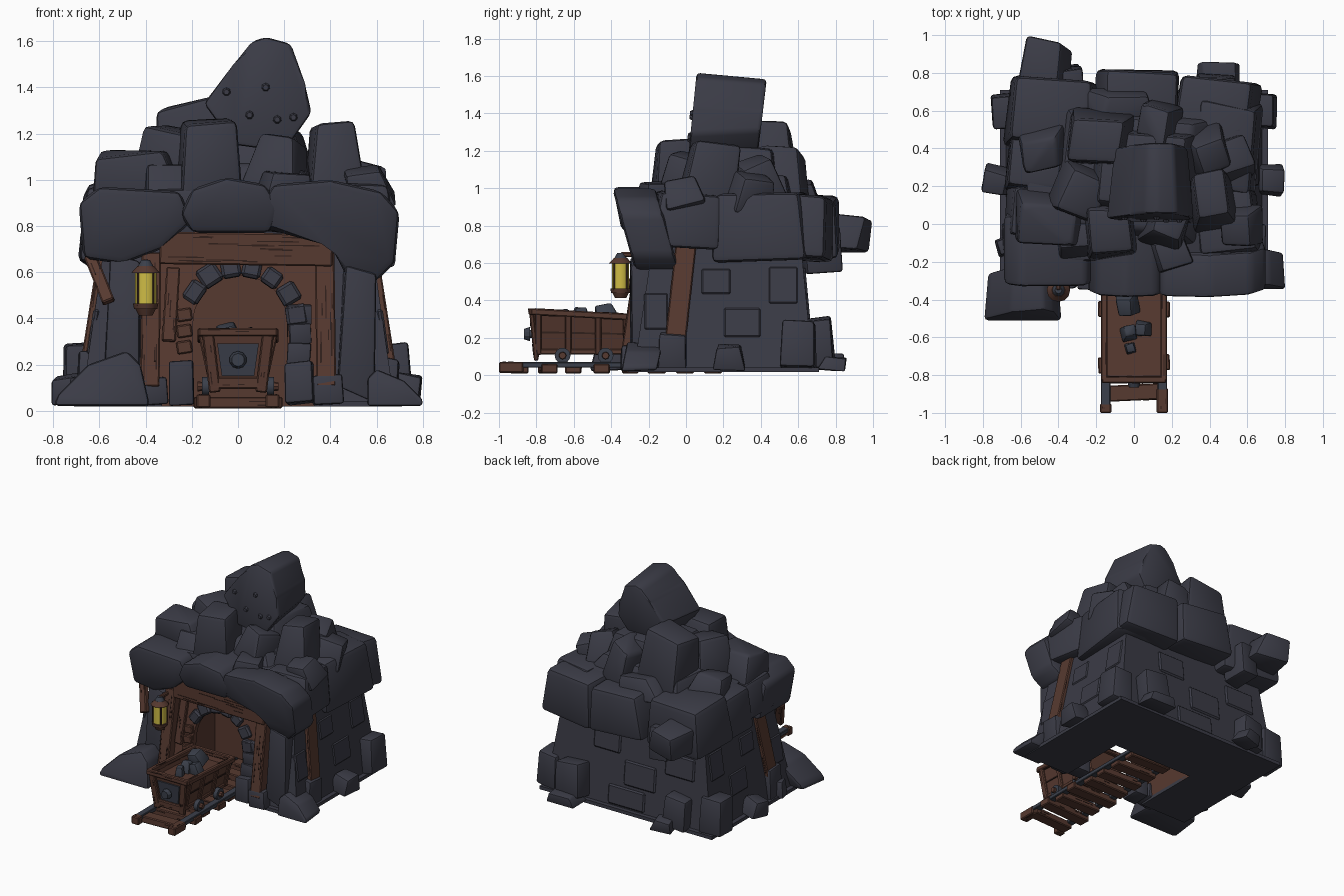
import bpy, bmesh, math, random
from mathutils import Vector, Matrix, Euler

rng = random.Random(5)
if "Cube" in bpy.data.objects:
    bpy.data.objects.remove(bpy.data.objects["Cube"])

def material(name, rgb):
    m = bpy.data.materials.new(name)
    m.use_nodes = True
    m.diffuse_color = (*rgb, 1)
    m.node_tree.nodes["Principled BSDF"].inputs["Base Color"].default_value = (*rgb, 1)
    return m

ROCK = material("slate_rock", (0.043, 0.044, 0.061))
WOOD = material("brown_wood", (0.094, 0.041, 0.029))
GRAIN = material("dark_wood_grain", (0.03, 0.014, 0.011))
IRON = material("blue_grey_iron", (0.043, 0.05, 0.069))
GLOW = material("yellow_glass", (0.62, 0.5, 0.06))
parts = []

def finish(bm, name, *mats):
    bmesh.ops.recalc_face_normals(bm, faces=bm.faces[:])
    me = bpy.data.meshes.new(name)
    bm.to_mesh(me)
    bm.free()
    for m in mats:
        me.materials.append(m)
    ob = bpy.data.objects.new(name, me)
    bpy.context.scene.collection.objects.link(ob)
    parts.append(ob)
    return ob

def bevel(bm, size, segments=2):
    if size:
        bmesh.ops.bevel(bm, geom=bm.edges[:], offset=size, offset_type='OFFSET',
                        segments=segments, profile=0.5, affect='EDGES', clamp_overlap=True)

def hull(bm, points):
    verts = [bm.verts.new(p) for p in points]
    bmesh.ops.convex_hull(bm, input=verts)
    bmesh.ops.delete(bm, geom=[v for v in bm.verts if not v.link_faces], context='VERTS')
    bmesh.ops.dissolve_limit(bm, angle_limit=0.2, verts=bm.verts[:], edges=bm.edges[:])

def rock(name, x0, x1, y0, y1, z0, z1, top=0.85, mat=ROCK, rough=0.3):
    """Tilted, chipped boulder filling the given bounds; top narrows its upper end."""
    spin = Euler([rng.uniform(-1, 1) * rough * k for k in (1.0, 1.2, 1.6)]).to_matrix()
    pts = []
    for sx in (-1, 1):
        for sy in (-1, 1):
            for sz in (-1, 1):
                k = top if sz > 0 else 1
                pts.append(spin @ Vector([s * f * (1 - rough * rng.random())
                                          for s, f in ((sx, k), (sy, k), (sz, 1))]))
    lo = [min(p[i] for p in pts) for i in range(3)]
    hi = [max(p[i] for p in pts) for i in range(3)]
    box = ((x0, x1), (y0, y1), (z0, z1))
    bm = bmesh.new()
    hull(bm, [[a + (b - a) * (p[i] - lo[i]) / (hi[i] - lo[i]) for i, (a, b) in enumerate(box)]
              for p in pts])
    bevel(bm, 0.09 * min(x1 - x0, y1 - y0, z1 - z0))
    return finish(bm, name, mat)

def prism(name, outline, y0, y1, mat, edge=0.0, lean=0.0, back=1.0):
    """Extrude an x-z outline along y; back scales the far end, lean slopes it."""
    bm = bmesh.new()
    cx = sum(p[0] for p in outline) / len(outline)
    cz = sum(p[1] for p in outline) / len(outline)
    front = [bm.verts.new((x, y0 + lean * z, z)) for x, z in outline]
    rear = [bm.verts.new((cx + (x - cx) * back, y1 + lean * z, cz + (z - cz) * back)) for x, z in outline]
    bm.faces.new(front)
    bm.faces.new(rear[::-1])
    for i in range(len(front)):
        j = (i + 1) % len(front)
        bm.faces.new((front[i], rear[i], rear[j], front[j]))
    bevel(bm, edge)
    return finish(bm, name, mat)

def beam(name, a, b, w, d, mat=WOOD, grain=0, edge=0.006):
    """Squared timber from a to b, w wide and d deep, with thin grain marks."""
    a, b = Vector(a), Vector(b)
    axis = (b - a).normalized()
    ref = Vector((0, 1, 0)) if abs(axis.y) < 0.9 else Vector((0, 0, 1))
    side = ref.cross(axis).normalized()
    m = Matrix((side, axis.cross(side), axis)).transposed().to_4x4()
    m.translation = (a + b) / 2
    length = (b - a).length
    bm = bmesh.new()
    bmesh.ops.create_cube(bm, size=1, matrix=m @ Matrix.Diagonal((w, d, length, 1)))
    bevel(bm, edge, 1)
    for _ in range(grain):
        run = length * rng.uniform(0.08, 0.25)
        at = m @ Matrix.Translation((rng.uniform(-0.4, 0.4) * w, 0, rng.uniform(-0.36, 0.36) * length))
        old = set(bm.faces)
        bmesh.ops.create_cube(bm, size=1, matrix=at @ Matrix.Diagonal((0.005, d + 0.004, run, 1)))
        for f in set(bm.faces) - old:
            f.material_index = 1
    return finish(bm, name, mat, GRAIN)

def lathe(name, at, r0, r1, depth, mat, axis='Z', sides=12):
    bm = bmesh.new()
    turn = {'Z': Matrix(), 'X': Matrix.Rotation(math.pi / 2, 4, 'Y'), 'Y': Matrix.Rotation(math.pi / 2, 4, 'X')}
    bmesh.ops.create_cone(bm, cap_ends=True, segments=sides, radius1=r0, radius2=r1, depth=depth,
                          matrix=Matrix.Translation(at) @ turn[axis])
    return finish(bm, name, mat)

LEAN = 0.15
def front_y(z):
    return -0.28 + LEAN * z

# Tapered stone body and ground plate, hollowed by a wooden chamber open below
bm = bmesh.new()
hull(bm, [(x, y, z) for z, w, y0, y1 in ((0.02, 0.68, -0.28, 0.68), (0.85, 0.56, -0.155, 0.6))
          for x in (-w, w) for y in (y0, y1)])
body = finish(bm, "stone_body", ROCK, WOOD)
bm = bmesh.new()
bmesh.ops.create_cube(bm, size=1, matrix=Matrix.Translation((0, 0.2, 0.03)) @ Matrix.Diagonal((1.42, 1.02, 0.025, 1)))
plate = finish(bm, "ground_plate", ROCK)
room = [(-0.33, -0.1), (0.33, -0.1), (0.33, 0.62), (-0.33, 0.62)]
cutter = prism("chamber_cutter", room, -0.6, 0.2, WOOD)
cutter.hide_render = True
for ob in (body, plate):
    mod = ob.modifiers.new("chamber", 'BOOLEAN')
    mod.operation, mod.object, mod.solver = 'DIFFERENCE', cutter, 'EXACT'
    bpy.context.view_layer.objects.active = ob
    bpy.ops.object.modifier_apply(modifier=mod.name)
parts.remove(cutter)
bpy.data.objects.remove(cutter)
for f in body.data.polygons:
    c = f.center
    inside = abs(c.x) < 0.34 and 0.05 < c.z < 0.63 and c.y < 0.25
    f.material_index = int(inside and c.y > front_y(c.z) + 0.03)

# Shallow raised stones on the side and back walls
for y, z, d, h in ((-0.16, 0.34, 0.13, 0.2), (0.16, 0.5, 0.16, 0.14), (0.3, 0.28, 0.2, 0.16), (0.52, 0.48, 0.16, 0.2)):
    for s in (-1, 1):
        beam("wall_stone", (s * (0.675 - 0.145 * (z - h / 2)), y, z - h / 2),
             (s * (0.675 - 0.145 * (z + h / 2)), y, z + h / 2), 0.03, d, ROCK, edge=0.01)
for x, z, w, h in ((-0.4, 0.45, 0.24, 0.16), (-0.08, 0.3, 0.26, 0.18), (0.2, 0.5, 0.22, 0.16), (0.02, 0.12, 0.3, 0.14)):
    beam("wall_stone", (x, 0.678 - 0.096 * (z - h / 2), z - h / 2), (x, 0.678 - 0.096 * (z + h / 2), z + h / 2),
         w, 0.03, ROCK, edge=0.01)

# Timber facade with arched doorway, posts and lintel
arch = [(0.01 + 0.205 * math.cos(math.pi * i / 12), 0.38 + 0.205 * math.sin(math.pi * i / 12)) for i in range(13)]
prism("timber_facade", [(-0.36, 0.04), (-0.36, 0.68), (0.36, 0.68), (0.36, 0.04), (0.215, 0.04)] + arch
      + [(-0.195, 0.04)], -0.3, -0.26, WOOD, lean=LEAN)
for x in (-0.375, 0.375):
    beam("door_post", (x * 1.02, -0.31, 0.1), (x, -0.22, 0.68), 0.085, 0.08, grain=9)
beam("lintel", (-0.34, -0.23, 0.705), (0.41, -0.23, 0.695), 0.14, 0.1, grain=16)
beam("lintel_brace", (-0.3, -0.27, 0.3), (-0.28, -0.225, 0.62), 0.06, 0.03, grain=4)
for z in (0.27, 0.34, 0.41):
    beam("jamb_brick", (-0.265, front_y(z) - 0.02, z), (-0.2, front_y(z) - 0.02, z + 0.01), 0.055, 0.04)
for deg in (8, 31, 55, 78, 100, 123, 146):
    t, w = math.radians(deg), rng.uniform(0.08, 0.095)
    c, s = math.cos(t), math.sin(t)
    ends = [(0.01 + r * c, front_y(0.38 + r * s) - 0.02, 0.38 + r * s) for r in (0.2, rng.uniform(0.26, 0.295))]
    beam("arch_stone", *ends, w, 0.05, ROCK, edge=0.012)
for z in (0.2, 0.285, 0.37):
    rock("jamb_stone", 0.21, 0.32, -0.3 + z * 0.1, -0.2, z, z + 0.095, 1, rough=0.1)
for x0, x1, z1 in ((0.2, 0.34, 0.22), (0.32, 0.46, 0.16), (-0.3, -0.19, 0.22), (-0.45, -0.3, 0.15)):
    rock("post_footing", x0, x1, -0.35, -0.2, 0.02, z1, 0.95, rough=0.08)
for x in (-0.5, 0.51):
    rock("front_buttress", x - 0.085, x + 0.09, -0.3, -0.1, 0.03, 0.68, 0.85, rough=0.1)

# Leaning side struts and a loose plank
for s in (-1, 1):
    beam("side_strut", (s * 0.66, -0.055, 0.2), (s * 0.575, 0.005, 0.74), 0.045, 0.11, grain=6)
beam("loose_plank", (-0.64, -0.2, 0.67), (-0.56, -0.3, 0.47), 0.055, 0.04, grain=3)

# Overhanging roof slabs
prism("front_roof_slab", [(0.1, 0.88), (0.15, 0.98), (0.4, 1.0), (0.62, 0.95), (0.70, 0.86), (0.68, 0.64),
      (0.6, 0.56), (0.48, 0.56), (0.42, 0.68), (0.38, 0.75), (0.1, 0.78)], -0.115, 0.12, ROCK, 0.03, lean=-0.28)
prism("front_roof_slab", [(-0.25, 0.85), (-0.2, 0.96), (-0.05, 1.01), (0.12, 0.98), (0.18, 0.88), (0.14, 0.77),
      (-0.2, 0.77)], -0.19, 0.4, ROCK, 0.03, lean=-0.2)
prism("front_roof_slab", [(-0.69, 0.9), (-0.6, 0.97), (-0.25, 0.95), (-0.2, 0.82), (-0.33, 0.7), (-0.5, 0.635),
      (-0.67, 0.66)], -0.17, 0.2, ROCK, 0.03, lean=-0.17)
rock("roof_bed", -0.58, 0.6, -0.2, 0.66, 0.74, 0.97, 0.95, rough=0.05)
for b in ((0.3, 0.69, -0.22, 0.19, 0.67, 0.99), (-0.69, -0.3, -0.1, 0.2, 0.69, 0.97),
          (0.3, 0.69, 0.13, 0.72, 0.6, 0.98), (-0.69, -0.3, 0.12, 0.52, 0.62, 0.97),
          (0.2, 0.69, 0.4, 0.79, 0.6, 0.98), (-0.22, 0.24, 0.45, 0.82, 0.62, 0.97),
          (-0.7, -0.18, 0.38, 0.79, 0.6, 0.99)):
    rock("roof_slab", *b, 0.86, rough=0.09)
rock("hanging_rock", -0.62, -0.32, 0.64, 1.0, 0.65, 0.88)
rock("hanging_rock", -0.42, -0.26, 0.6, 0.84, 0.54, 0.8, 1, rough=0.12)

# Heaped boulders and the tall peak
rock("roof_core", -0.48, 0.52, -0.18, 0.66, 0.8, 1.08, 0.75, rough=0.08)
rock("roof_core", -0.26, 0.36, -0.02, 0.52, 0.95, 1.23, 0.75, rough=0.08)
for b in ((-0.63, -0.24, -0.12, 0.2, 0.9, 1.13), (-0.62, -0.34, 0.26, 0.55, 0.88, 1.1),
          (-0.48, -0.13, 0.0, 0.36, 0.9, 1.24), (-0.36, 0.02, 0.3, 0.63, 0.9, 1.37),
          (0.0, 0.27, 0.36, 0.67, 0.85, 1.24), (0.24, 0.52, 0.25, 0.56, 0.85, 1.19),
          (0.34, 0.65, 0.16, 0.48, 0.85, 1.1), (0.28, 0.56, -0.06, 0.3, 0.85, 1.26),
          (0.45, 0.69, -0.12, 0.12, 0.85, 1.07), (-0.28, 0.02, -0.2, 0.14, 0.93, 1.27),
          (0.0, 0.31, -0.17, 0.14, 0.9, 1.21), (-0.42, -0.14, -0.22, 0.05, 0.85, 1.07),
          (0.06, 0.32, -0.27, -0.03, 0.88, 1.04), (-0.3, 0.1, 0.52, 0.73, 0.85, 1.05)):
    rock("roof_boulder", *b, 0.78, rough=0.25)
prism("peak_boulder", [(-0.15, 1.33), (-0.02, 1.5), (0.06, 1.6), (0.12, 1.62), (0.23, 1.59), (0.29, 1.42),
      (0.32, 1.29), (0.2, 1.12), (-0.02, 1.15)], -0.105, 0.27, ROCK, 0.02, lean=0.1, back=0.84)
for x, z in ((0.17, 1.26), (0.24, 1.27), (0.05, 1.28), (0.12, 1.4), (-0.05, 1.38)):
    lathe("peak_pebble", (x, -0.108 + 0.1 * z, z), 0.022, 0.012, 0.02, ROCK, 'Y', 7)

# Rocks and cut blocks around the foot
prism("front_foot_rock", [(-0.8, 0.02), (-0.78, 0.07), (-0.65, 0.2), (-0.48, 0.26), (-0.42, 0.2), (-0.38, 0.02)],
      -0.52, -0.27, ROCK, 0.02, lean=0.25, back=0.9)
prism("front_foot_rock", [(0.56, 0.02), (0.56, 0.14), (0.6, 0.18), (0.72, 0.13), (0.8, 0.05), (0.8, 0.02)],
      -0.35, -0.16, ROCK, 0.015, lean=0.2, back=0.9)
for b in ((0.62, 0.8, 0.14, 0.32, 0.02, 0.17), (-0.81, -0.62, 0.15, 0.33, 0.02, 0.17),
          (-0.74, -0.62, -0.18, -0.05, 0.02, 0.15), (0.32, 0.56, 0.7, 0.86, 0.02, 0.1),
          (-0.44, -0.26, 0.68, 0.85, 0.02, 0.12)):
    rock("foot_rock", *b, 0.75, rough=0.2)
for b in ((0.58, 0.76, 0.5, 0.7, 0.02, 0.3), (-0.76, -0.58, 0.5, 0.7, 0.02, 0.3),
          (0.32, 0.54, 0.62, 0.8, 0.03, 0.32), (-0.52, -0.32, 0.6, 0.78, 0.03, 0.28),
          (0.58, 0.7, -0.15, 0.01, 0.02, 0.24), (-0.7, -0.58, -0.15, 0.01, 0.02, 0.26)):
    rock("foot_block", *b, 0.92, rough=0.1)

# Track
for x, end in ((-0.15, -0.95), (0.15, -0.87)):
    beam("rail", (x, -0.98, 0.055), (x, 0.18, 0.055), 0.05, 0.03, IRON, edge=0.004)
    beam("rail_end", (x, -1.0, 0.042), (x, end, 0.042), 0.06, 0.058, grain=2)
for i in range(8):
    y, w = -0.9 + i * 0.15, 0.19 if i in (1, 3) else 0.165
    beam("sleeper", (-w, y, 0.035), (w, y + rng.uniform(-0.02, 0.02), 0.035), 0.05, 0.085, grain=2)

# Mine cart: hollow tapered tub, straps, rims, wheels and load
bm = bmesh.new()
hull(bm, [(sx * w, y, z) for sx in (-1, 1) for w, y, z in
          ((0.11, -0.79, 0.11), (0.11, -0.31, 0.11), (0.155, -0.82, 0.345), (0.155, -0.29, 0.315))])
lid = max(bm.faces, key=lambda f: f.calc_center_median().z)
bmesh.ops.inset_region(bm, faces=[lid], thickness=0.022)
bmesh.ops.translate(bm, verts=lid.verts[:], vec=(0, 0, -0.05))
finish(bm, "cart_tub", WOOD)
for s in (-1, 1):
    beam("cart_rim", (s * 0.158, -0.83, 0.34), (s * 0.158, -0.28, 0.31), 0.035, 0.035, grain=3)
    beam("cart_sill", (s * 0.11, -0.8, 0.125), (s * 0.11, -0.3, 0.125), 0.03, 0.03)
    beam("cart_side_gap", (s * 0.134, -0.81, 0.23), (s * 0.134, -0.3, 0.22), 0.008, 0.01, GRAIN, edge=0)
    for y in (-0.79, -0.63, -0.47, -0.32):
        beam("cart_strap", (s * 0.115, y, 0.11), (s * 0.162, y, 0.33), 0.02, 0.035)
    for y in (-0.66, -0.43):
        lathe("cart_wheel", (s * 0.14, y, 0.105), 0.042, 0.042, 0.03, IRON, 'X', 14)
        lathe("wheel_hub", (s * 0.16, y, 0.105), 0.022, 0.018, 0.03, WOOD, 'X', 8)
for y, z in ((-0.825, 0.34), (-0.285, 0.31)):
    beam("cart_end_rim", (-0.17, y, z), (0.17, y, z), 0.035, 0.035, grain=3)
for s in (-1, 1):
    beam("cart_front_post", (s * 0.1, -0.8, 0.08), (s * 0.13, -0.825, 0.33), 0.05, 0.025, grain=2)
beam("cart_front_sill", (-0.12, -0.8, 0.12), (0.12, -0.8, 0.12), 0.05, 0.03, grain=2)
prism("cart_front_plate", [(-0.07, 0.15), (0.07, 0.15), (0.09, 0.29), (-0.09, 0.29)], -0.788, -0.77, IRON, lean=-0.12)
lathe("buffer_stem", (0, -0.83, 0.22), 0.022, 0.022, 0.05, IRON, 'Y')
lathe("buffer_knob", (0, -0.85, 0.22), 0.038, 0.028, 0.03, IRON, 'Y', 10)
for x, y, r in ((-0.03, -0.42, 0.07), (0.05, -0.55, 0.045), (-0.03, -0.58, 0.05), (-0.02, -0.66, 0.035)):
    rock("cart_ore", x - r, x + r, y - r, y + r, 0.26, 0.32 + r, 0.7, IRON)

# Hanging lantern
LX, LY = -0.4, -0.35
beam("lantern_arm", (LX, -0.2, 0.645), (LX, LY, 0.645), 0.025, 0.025)
for name, z, r0, r1, h, m in (("lantern_glass", 0.53, 0.046, 0.046, 0.14, GLOW),
                              ("lantern_base", 0.452, 0.05, 0.055, 0.025, WOOD),
                              ("lantern_foot", 0.428, 0.03, 0.045, 0.03, WOOD),
                              ("lantern_cap", 0.612, 0.062, 0.035, 0.03, WOOD),
                              ("lantern_top", 0.638, 0.035, 0.018, 0.03, IRON)):
    lathe(name, (LX, LY, z), r0, r1, h, m)
for i in range(4):
    t = math.pi / 4 + i * math.pi / 2
    x, y = LX + 0.047 * math.cos(t), LY + 0.047 * math.sin(t)
    beam("lantern_bar", (x, y, 0.455), (x, y, 0.6), 0.008, 0.008, GRAIN, edge=0)

# Smooth shading with sharp creases
for ob in bpy.context.scene.objects:
    ob.select_set(ob in parts)
bpy.context.view_layer.objects.active = body
bpy.ops.object.shade_smooth_by_angle(angle=math.radians(32))
